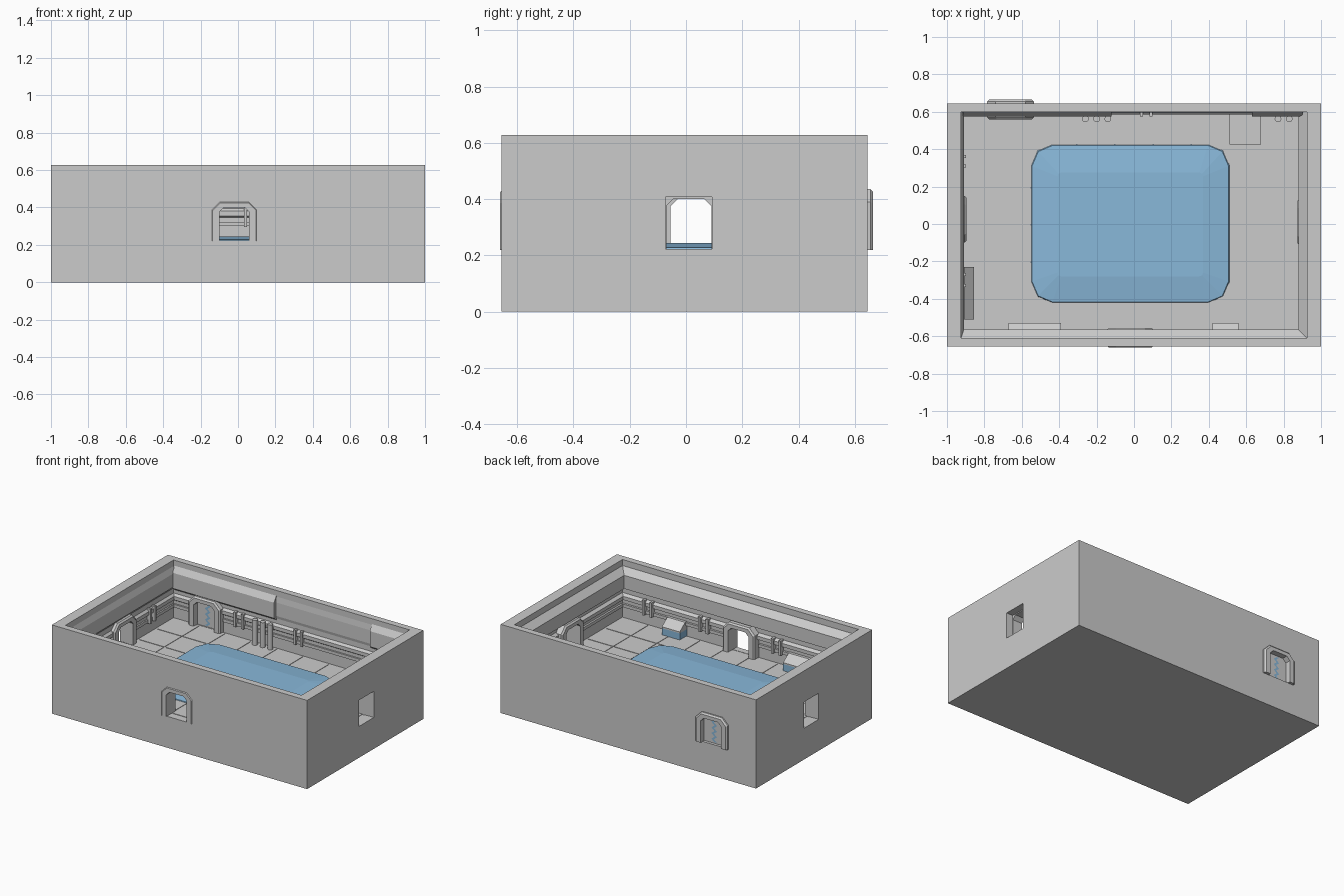
import bpy, bmesh
from mathutils import Matrix, Vector

if "Cube" in bpy.data.objects:
    bpy.data.objects.remove(bpy.data.objects["Cube"])

blue = bpy.data.materials.new("water_blue")
blue.diffuse_color = (0.25, 0.48, 0.70, 1)
blue.use_nodes = True
blue.node_tree.nodes["Principled BSDF"].inputs["Base Color"].default_value = blue.diffuse_color
FLOOR = 0.22


def finish(name, bm, mat=None):
    bmesh.ops.recalc_face_normals(bm, faces=bm.faces)
    me = bpy.data.meshes.new(name)
    bm.to_mesh(me)
    bm.free()
    ob = bpy.data.objects.new(name, me)
    bpy.context.collection.objects.link(ob)
    if mat:
        me.materials.append(mat)
    return ob


def add_box(bm, x0, x1, y0, y1, z0, z1):
    m = Matrix.Translation(((x0 + x1) / 2, (y0 + y1) / 2, (z0 + z1) / 2))
    bmesh.ops.create_cube(bm, size=1, matrix=m @ Matrix.Diagonal((x1 - x0, y1 - y0, z1 - z0, 1)))


def box(name, *dims, mat=None):
    bm = bmesh.new()
    add_box(bm, *dims)
    return finish(name, bm, mat)


def loft(name, loops, mat=None):
    """Bridge equal-length closed loops and cap both ends."""
    bm = bmesh.new()
    rings = [[bm.verts.new(p) for p in lp] for lp in loops]
    n = len(rings[0])
    for a, b in zip(rings, rings[1:]):
        for i in range(n):
            j = (i + 1) % n
            bm.faces.new((a[i], a[j], b[j], b[i]))
    bm.faces.new(rings[0])
    bm.faces.new(rings[-1])
    return finish(name, bm, mat)


def rect(x0, x1, y0, y1, z):
    return [(x0, y0, z), (x1, y0, z), (x1, y1, z), (x0, y1, z)]


# Room shell: outer walls, rim, sloped moulding, waist ledge and floor
recess = (-0.925, 0.925, -0.61, 0.60)
mould = (-0.91, 0.88, -0.565, 0.595)
ledge = (-0.91, 0.905, -0.59, 0.585)
shell = loft("room_shell", [rect(*r, z) for r, z in [
    ((-1, 1, -0.655, 0.645), 0), ((-1, 1, -0.655, 0.645), 0.628),
    (recess, 0.628), (recess, 0.585), (mould, 0.545), (mould, 0.45), (recess, 0.43),
    (recess, 0.395), (ledge, 0.38), (ledge, 0.355), (recess, 0.345), (recess, FLOOR)]])

# Raised panels on the upper back wall
for i, (x0, x1) in enumerate([(-0.915, -0.12), (0.63, 0.90)]):
    loft(f"back_wall_panel_{i}", [
        rect(x0, x1, 0.60, 0.61, 0.59), rect(x0, x1, 0.575, 0.61, 0.55),
        rect(x0, x1, 0.575, 0.61, 0.44), rect(x0, x1, 0.60, 0.61, 0.42)])


# Doorways: cut the wall, then fit a chamfered frame
def arch(w, h, c):
    return [(-w, FLOOR), (-w, FLOOR + h - c), (-w + c, FLOOR + h),
            (w - c, FLOOR + h), (w, FLOOR + h - c), (w, FLOOR)]


def doorway(name, centre, d0, d1, along_x, cut0, cut1):
    place = (lambda u, z, d: (centre + u, d, z)) if along_x else (lambda u, z, d: (d, centre + u, z))
    inner, outer = arch(0.08, 0.18, 0.025), arch(0.125, 0.215, 0.045)
    mid = arch(0.115, 0.205, 0.04)
    bm = bmesh.new()
    # cross-section of the frame: inner edge, bevelled outer edge
    rows = [[bm.verts.new(place(u, z, d)) for u, z in prof] for prof, d in
            [(inner, d0), (mid, d0), (outer, d0 + 0.01), (outer, d1 - 0.01), (mid, d1), (inner, d1)]]
    for k in range(6):
        a, b = rows[k], rows[(k + 1) % 6]
        for i in range(5):
            bm.faces.new((a[i], a[i + 1], b[i + 1], b[i]))
    bm.faces.new([r[0] for r in rows])
    bm.faces.new([r[-1] for r in rows])
    finish(name + "_frame", bm)
    span, depth = (centre - 0.082, centre + 0.082), (cut0, cut1)
    dims = span + depth if along_x else depth + span
    cutter = box(name + "_cutter", *dims, FLOOR + 0.002, FLOOR + 0.187)
    cutter.hide_render = True
    cutter.hide_viewport = True
    mod = shell.modifiers.new(name, 'BOOLEAN')
    mod.operation, mod.solver, mod.object = 'DIFFERENCE', 'EXACT', cutter


doorway("front_door", -0.02, -0.66, -0.555, True, -0.8, -0.5)
doorway("back_door", -0.66, 0.56, 0.665, True, 0.5, 0.8)
doorway("left_door", 0.025, -0.96, -0.895, False, -1.2, -0.8)
doorway("right_door", 0.01, 0.875, 0.95, False, 0.8, 1.2)

# Closed back door with a jagged blue seam
box("back_door_leaf", -0.74, -0.58, 0.605, 0.625, FLOOR, 0.40)
bm = bmesh.new()
zig = [(-0.66 + (0.012 if i % 2 else -0.012), FLOOR + 0.01 + i * 0.02) for i in range(9)]
for (xa, za), (xb, zb) in zip(zig, zig[1:]):
    for y in (0.603, 0.627):
        bm.faces.new([bm.verts.new(p) for p in
                      [(xa - 0.01, y, za), (xa + 0.01, y, za), (xb + 0.01, y, zb), (xb - 0.01, y, zb)]])
finish("back_door_seam", bm, blue)


# Pool: low water mound with clipped corners
def octo(x0, x1, y0, y1, c, z):
    q = c * 0.3
    pts = []
    for cx, cy, sx, sy in [(x1, y0, 1, -1), (x1, y1, 1, 1), (x0, y1, -1, 1), (x0, y0, -1, -1)]:
        p = [(cx - sx * c, cy, z), (cx - sx * q, cy - sy * q, z), (cx, cy - sy * c, z)]
        pts += p if sx * sy < 0 else p[::-1]
    return pts


loft("pool_water", [octo(-0.55, 0.51, -0.42, 0.425, 0.11, FLOOR),
                    octo(-0.545, 0.505, -0.417, 0.42, 0.11, 0.228),
                    octo(-0.41, 0.37, -0.28, 0.275, 0.02, 0.244)], blue)

# Floor plates
bm = bmesh.new()
nx, ny = 9, 6
for i in range(nx):
    for j in range(ny):
        w, d = 1.83 / nx, 1.19 / ny
        x, y = -0.915 + i * w, -0.60 + j * d
        add_box(bm, x + 0.004, x + w - 0.004, y + 0.004, y + d - 0.004, FLOOR - 0.005, FLOOR + 0.003)
finish("floor_plates", bm)

# Low service rail around the walls, split at the doors
bm = bmesh.new()
for x0, x1 in [(-0.92, -0.15), (0.11, 0.92)]:
    add_box(bm, x0, x1, -0.615, -0.595, 0.30, 0.322)
for x0, x1 in [(-0.92, -0.79), (-0.53, 0.92)]:
    add_box(bm, x0, x1, 0.588, 0.605, 0.30, 0.322)
for x0, x1, c in [(-0.93, -0.915, 0.025), (0.912, 0.93, 0.01)]:
    add_box(bm, x0, x1, -0.60, c - 0.13, 0.30, 0.322)
    add_box(bm, x0, x1, c + 0.13, 0.59, 0.30, 0.322)
finish("service_rail", bm)

# Paired clamps over the ledge and rail
bm = bmesh.new()
for x in (-0.43, -0.37, 0.04, 0.09):
    add_box(bm, x - 0.008, x + 0.008, 0.575, 0.605, 0.295, 0.40)
for x in (-0.33, -0.27, 0.24, 0.30, 0.68, 0.74):
    add_box(bm, x - 0.008, x + 0.008, -0.615, -0.575, 0.295, 0.40)
for y in (-0.33, -0.27, 0.31, 0.36):
    add_box(bm, -0.93, -0.897, y - 0.008, y + 0.008, 0.295, 0.40)
finish("rail_clamps", bm)

# Upright pipes on the back wall
bm = bmesh.new()
for x in (-0.26, -0.20, -0.14, 0.77, 0.83):
    bmesh.ops.create_cone(bm, cap_ends=True, segments=12, radius1=0.018, radius2=0.018, depth=0.18,
                          matrix=Matrix.Translation((x, 0.562, 0.31)))
    add_box(bm, x - 0.008, x + 0.008, 0.565, 0.605, 0.35, 0.37)
finish("upright_pipes", bm)


# Consoles: blue base with a grey sloping top
def console(name, x0, x1, y0, y1, lx=0, ly=0):
    box(name + "_base", x0, x1, y0, y1, FLOOR, 0.27, mat=blue)
    hx0, hx1 = (x0, x1 - lx) if lx > 0 else (x0 - lx, x1)
    hy0, hy1 = (y0, y1 - ly) if ly > 0 else (y0 - ly, y1)
    loft(name + "_top", [rect(x0, x1, y0, y1, 0.27), rect(x0, x1, y0, y1, 0.28),
                         rect(hx0, hx1, hy0, hy1, 0.325)])


console("front_console_wide", -0.67, -0.39, -0.615, -0.53, ly=0.06)
console("front_console_small", 0.42, 0.56, -0.615, -0.53, ly=0.06)
console("left_console", -0.93, -0.855, -0.51, -0.23, lx=0.05)
box("corner_platform", 0.51, 0.68, 0.425, 0.605, FLOOR, 0.25)
